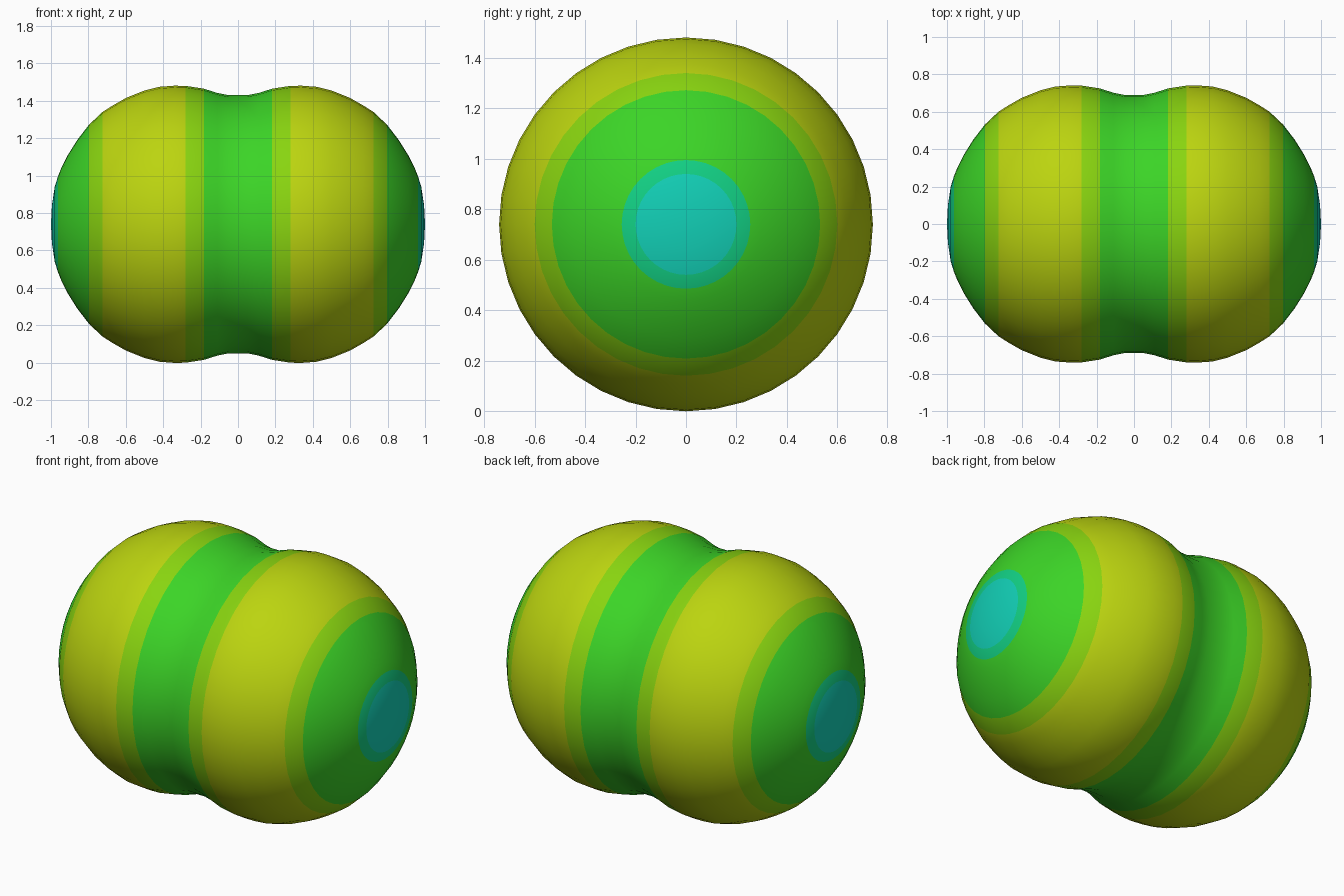
import bpy
import bmesh
from math import cos, sin, tau

cube = bpy.data.objects.get("Cube")
if cube:
    bpy.data.objects.remove(cube)

SIDES = 40
CENTRE_Z = 0.74


def make_material(name, rgb):
    mat = bpy.data.materials.new(name)
    mat.use_nodes = True
    colour = (*rgb, 1.0)
    mat.diffuse_color = colour
    mat.node_tree.nodes["Principled BSDF"].inputs["Base Color"].default_value = colour
    return mat


materials = [
    make_material("green", (0.045, 0.66, 0.02)),
    make_material("lime", (0.25, 0.66, 0.005)),
    make_material("yellow", (0.5, 0.66, 0.005)),
    make_material("sea green", (0.006, 0.63, 0.23)),
    make_material("turquoise", (0.006, 0.63, 0.47)),
]

# Half profile from the waist to the end: (x, radius)
half = [(0.05, 0.69), (0.11, 0.702), (0.183, 0.725), (0.28, 0.74), (0.34, 0.741),
        (0.42, 0.735), (0.5, 0.715), (0.6, 0.675), (0.67, 0.635), (0.725, 0.6),
        (0.797, 0.532), (0.86, 0.45), (0.91, 0.37), (0.945, 0.3), (0.963, 0.255),
        (0.98, 0.2), (0.995, 0.1)]
profile = [(-x, r) for x, r in reversed(half)] + half

# Colour bands by distance from the waist: (outer limit, material index)
bands = [(0.183, 0), (0.28, 1), (0.725, 2), (0.797, 1), (0.963, 0), (0.98, 3), (1.01, 4)]

# Two-lobed body, turned about the x axis
bm = bmesh.new()
rings = [[bm.verts.new((x, r * cos(tau * i / SIDES), CENTRE_Z + r * sin(tau * i / SIDES)))
          for i in range(SIDES)] for x, r in profile]
for a, b in zip(rings, rings[1:]):
    for i in range(SIDES):
        j = (i + 1) % SIDES
        bm.faces.new((a[i], a[j], b[j], b[i]))

# Close both ends with a fan
for ring, x in ((rings[0], -1), (rings[-1], 1)):
    tip = bm.verts.new((x, 0, CENTRE_Z))
    for i in range(SIDES):
        bm.faces.new((ring[i], ring[(i + 1) % SIDES], tip))
bmesh.ops.recalc_face_normals(bm, faces=bm.faces)

for face in bm.faces:
    face.smooth = True
    distance = abs(face.calc_center_median().x)
    face.material_index = next(m for limit, m in bands if distance < limit)

mesh = bpy.data.meshes.new("two_lobed_body")
bm.to_mesh(mesh)
bm.free()
for mat in materials:
    mesh.materials.append(mat)
body = bpy.data.objects.new("two_lobed_body", mesh)
bpy.context.collection.objects.link(body)
